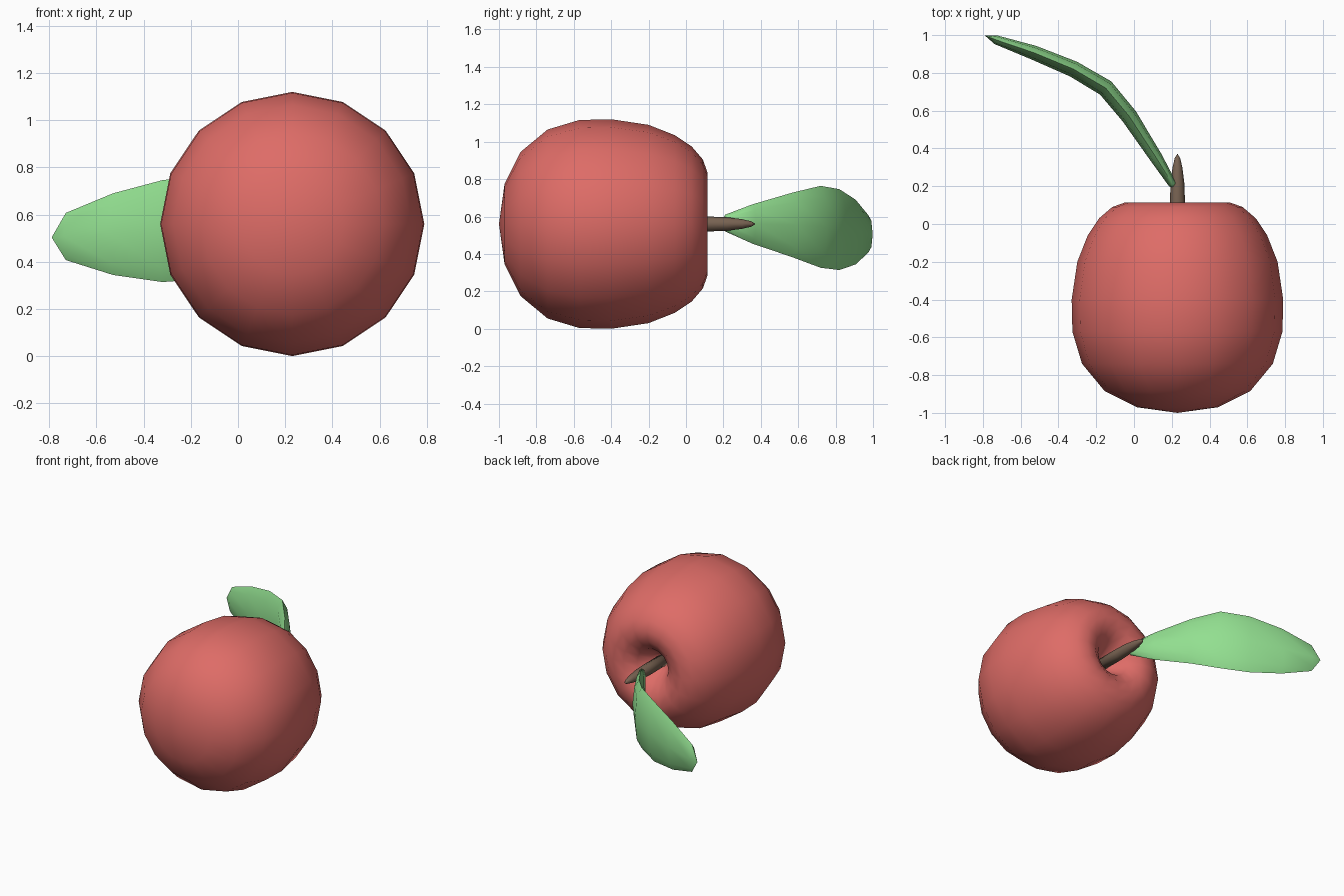
import bpy, bmesh, math
from mathutils import Vector

if "Cube" in bpy.data.objects:
    bpy.data.objects.remove(bpy.data.objects["Cube"])


def material(name, rgb):
    m = bpy.data.materials.new(name)
    m.diffuse_color = (*rgb, 1)
    m.use_nodes = True
    m.node_tree.nodes["Principled BSDF"].inputs["Base Color"].default_value = m.diffuse_color
    return m


def loft(name, rings, sides, mat, angle):
    """Skin rings of (centre, half-axis u, half-axis v); zero axes make a pole."""
    bm = bmesh.new()
    loops = []
    for c, u, v in rings:
        if u.length + v.length < 1e-6:
            loops.append([bm.verts.new(c)] * sides)
        else:
            loops.append([bm.verts.new(c + u * math.sin(t) + v * math.cos(t))
                          for t in (math.tau * i / sides for i in range(sides))])
    for a, b in zip(loops, loops[1:]):
        for i in range(sides):
            j = (i + 1) % sides
            bm.faces.new(list(dict.fromkeys((a[i], a[j], b[j], b[i]))))
    bmesh.ops.recalc_face_normals(bm, faces=bm.faces)
    me = bpy.data.meshes.new(name)
    bm.to_mesh(me)
    bm.free()
    me.materials.append(mat)
    ob = bpy.data.objects.new(name, me)
    bpy.context.collection.objects.link(ob)
    bpy.ops.object.select_all(action='DESELECT')
    ob.select_set(True)
    bpy.context.view_layer.objects.active = ob
    bpy.ops.object.shade_smooth_by_angle(angle=math.radians(angle))
    return ob


def lathe(name, profile, sides, mat, angle):
    """Turn (y, radius) pairs about the fruit's axis, which runs along y."""
    return loft(name, [(Vector((0.23, y, 0.56)), Vector((r, 0, 0)), Vector((0, 0, r)))
                       for y, r in profile], sides, mat, angle)


red = material("fruit red", (0.73, 0.15, 0.135))
brown = material("stem brown", (0.19, 0.125, 0.085))
green = material("leaf green", (0.29, 0.74, 0.28))

# Fruit lying on its side, with the stem dimple at the back
lathe("fruit_body", [(-1.0, 0), (-0.97, 0.215), (-0.885, 0.385), (-0.74, 0.505),
                     (-0.57, 0.556), (-0.40, 0.56), (-0.20, 0.53), (-0.06, 0.475),
                     (0.03, 0.415), (0.09, 0.345), (0.115, 0.275), (0.105, 0.2),
                     (0.05, 0.125), (-0.04, 0.07), (-0.1, 0)], 16, red, 80)

# Stem tapering to a point
lathe("stem", [(-0.1, 0), (-0.09, 0.04), (0.12, 0.04), (0.22, 0.036),
               (0.30, 0.026), (0.35, 0.014), (0.372, 0)], 8, brown, 80)

# Leaf: centre x, y, z, half thickness, half height
stations = [(0.215, 0.19, 0.565, 0, 0), (0.205, 0.21, 0.565, 0.022, 0.045),
            (0.115, 0.355, 0.56, 0.034, 0.105), (-0.025, 0.57, 0.555, 0.044, 0.173),
            (-0.15, 0.72, 0.545, 0.046, 0.219), (-0.32, 0.82, 0.53, 0.043, 0.216),
            (-0.53, 0.907, 0.517, 0.038, 0.173), (-0.73, 0.975, 0.507, 0.024, 0.1),
            (-0.79, 0.998, 0.503, 0, 0)]
points = [Vector(s[:3]) for s in stations]
rings = []
for i, (x, y, z, thick, high) in enumerate(stations):
    along = points[min(i + 1, len(points) - 1)] - points[max(i - 1, 0)]
    across = Vector((along.y, -along.x, 0)).normalized()
    rings.append((points[i], across * thick, Vector((0, 0, high))))
loft("leaf", rings, 8, green, 60)
